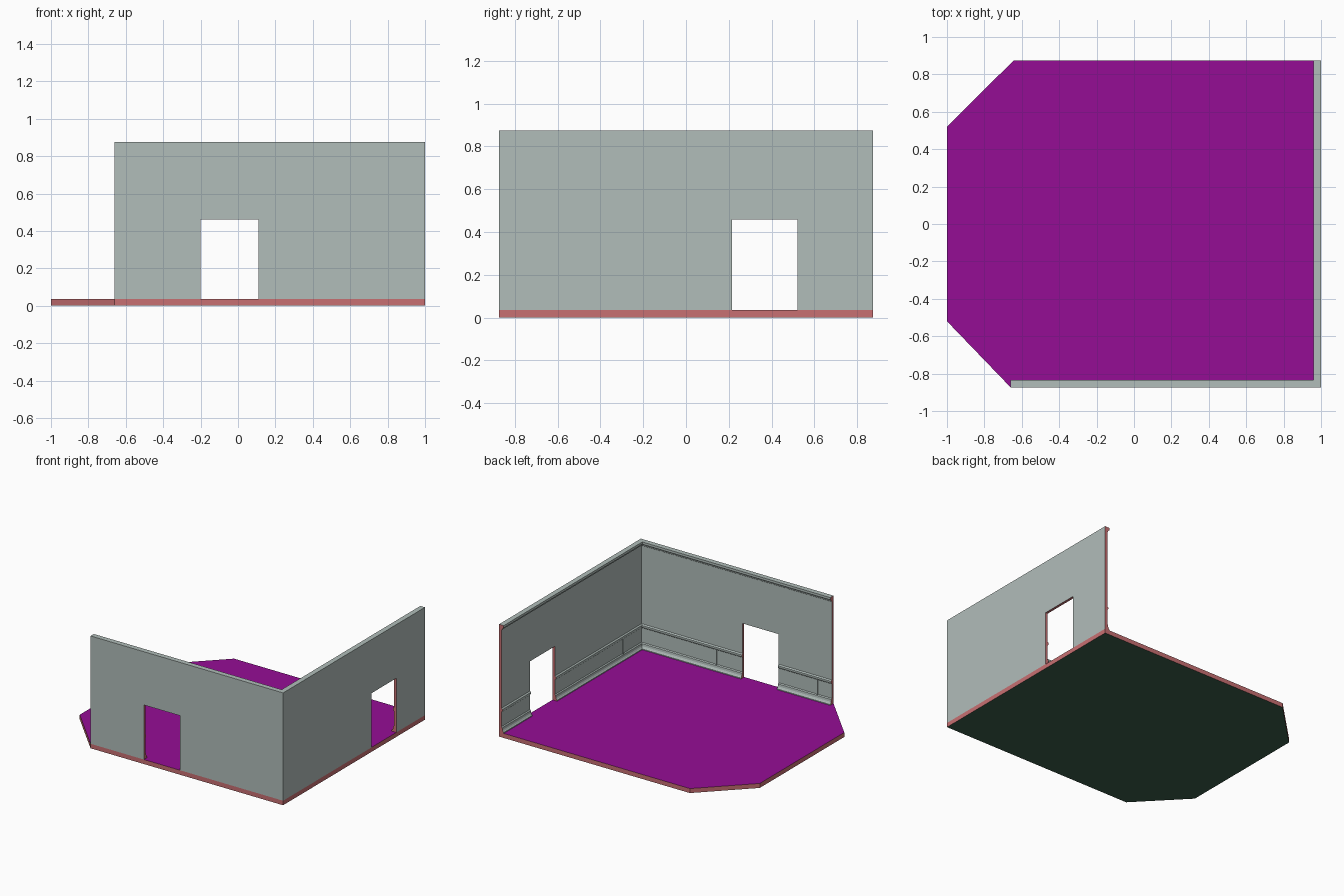
import bpy, bmesh
from mathutils import Vector

if "Cube" in bpy.data.objects:
    bpy.data.objects.remove(bpy.data.objects["Cube"])


def material(name, rgb):
    m = bpy.data.materials.new(name)
    m.diffuse_color = (*rgb, 1)
    m.use_nodes = True
    m.node_tree.nodes["Principled BSDF"].inputs["Base Color"].default_value = m.diffuse_color
    return m


PURPLE = material("floor_purple", (0.30, 0.004, 0.30))
RED = material("cut_red", (0.58, 0.16, 0.17))
GREEN = material("underside_green", (0.045, 0.11, 0.07))
PLASTER = material("wall_plaster", (0.44, 0.51, 0.49))

FLOOR_Z = 0.035
Y = 0.873


def finish(name, bm, mats):
    bmesh.ops.recalc_face_normals(bm, faces=bm.faces)
    me = bpy.data.meshes.new(name)
    bm.to_mesh(me)
    bm.free()
    for m in mats:
        me.materials.append(m)
    ob = bpy.data.objects.new(name, me)
    bpy.context.collection.objects.link(ob)
    return ob


def box(name, lo, hi, mat):
    lo, hi = Vector(lo), Vector(hi)
    bm = bmesh.new()
    bmesh.ops.create_cube(bm, size=1)
    for v in bm.verts:
        v.co = (lo + hi) / 2 + v.co * (hi - lo)
    return finish(name, bm, [mat])


# Floor slab with two chamfered corners
outline = [(-1, -0.52), (-0.66, -Y), (1, -Y), (1, Y), (-0.645, Y), (-1, 0.52)]
bm = bmesh.new()
base = bm.faces.new([bm.verts.new((x, y, 0)) for x, y in outline])
ext = bmesh.ops.extrude_face_region(bm, geom=[base], use_keep_orig=True)
for g in ext["geom"]:
    if isinstance(g, bmesh.types.BMVert):
        g.co.z = FLOOR_Z
bmesh.ops.recalc_face_normals(bm, faces=bm.faces)
for f in bm.faces:
    f.material_index = 0 if f.normal.z > 0.5 else 2 if f.normal.z < -0.5 else 1
finish("floor", bm, [PURPLE, RED, GREEN])

# Wall section: depth inward from the outer face, height
profile = [
    (0, FLOOR_Z), (0.04, FLOOR_Z), (0.04, 0.042), (0.034, 0.048), (0.029, 0.058),
    (0.027, 0.075), (0.02, 0.082),                                  # skirting
    (0.02, 0.195), (0.025, 0.2), (0.029, 0.208), (0.029, 0.218), (0.02, 0.226),  # chair rail
    (0.02, 0.835), (0.027, 0.84), (0.031, 0.85), (0.04, 0.857), (0.04, 0.875),   # crown
    (0, 0.875),
]

# Sweep the section around the corner with a mitre
path = [((-0.66, -Y), (0, 1)), ((1, -Y), (-1, 1)), ((1, Y), (-1, 0))]
bm = bmesh.new()
rings = [[bm.verts.new((px + dx * d, py + dy * d, z)) for d, z in profile]
         for (px, py), (dx, dy) in path]
n = len(profile)
for a, b in zip(rings, rings[1:]):
    for i in range(n):
        j = (i + 1) % n
        bm.faces.new((a[i], a[j], b[j], b[i]))
for ring in (rings[0], rings[-1]):
    bm.faces.new(ring).material_index = 1
walls = finish("walls", bm, [PLASTER, RED])

# Doorways, leaving red cut faces
doors = [
    ("front_door_cutter", (-0.2, -Y - 0.1, 0.01), (0.11, -Y + 0.1, 0.46)),
    ("side_door_cutter", (0.9, 0.215, 0.01), (1.1, 0.52, 0.457)),
]
for name, lo, hi in doors:
    cutter = box(name, lo, hi, RED)
    cutter.hide_render = True
    cutter.hide_set(True)
    mod = walls.modifiers.new(name, "BOOLEAN")
    mod.operation = "DIFFERENCE"
    mod.solver = "EXACT"
    mod.material_mode = "TRANSFER"
    mod.object = cutter

# Thin vertical battens on the panelling
W = 0.006
for i, x in enumerate((0.335, -0.535)):
    box(f"front_batten_{i + 1}", (x - W, -Y + 0.018, 0.075), (x + W, -Y + 0.025, 0.2), PLASTER)
box("side_batten", (0.975, -0.625 - W, 0.075), (0.982, -0.625 + W, 0.2), PLASTER)
